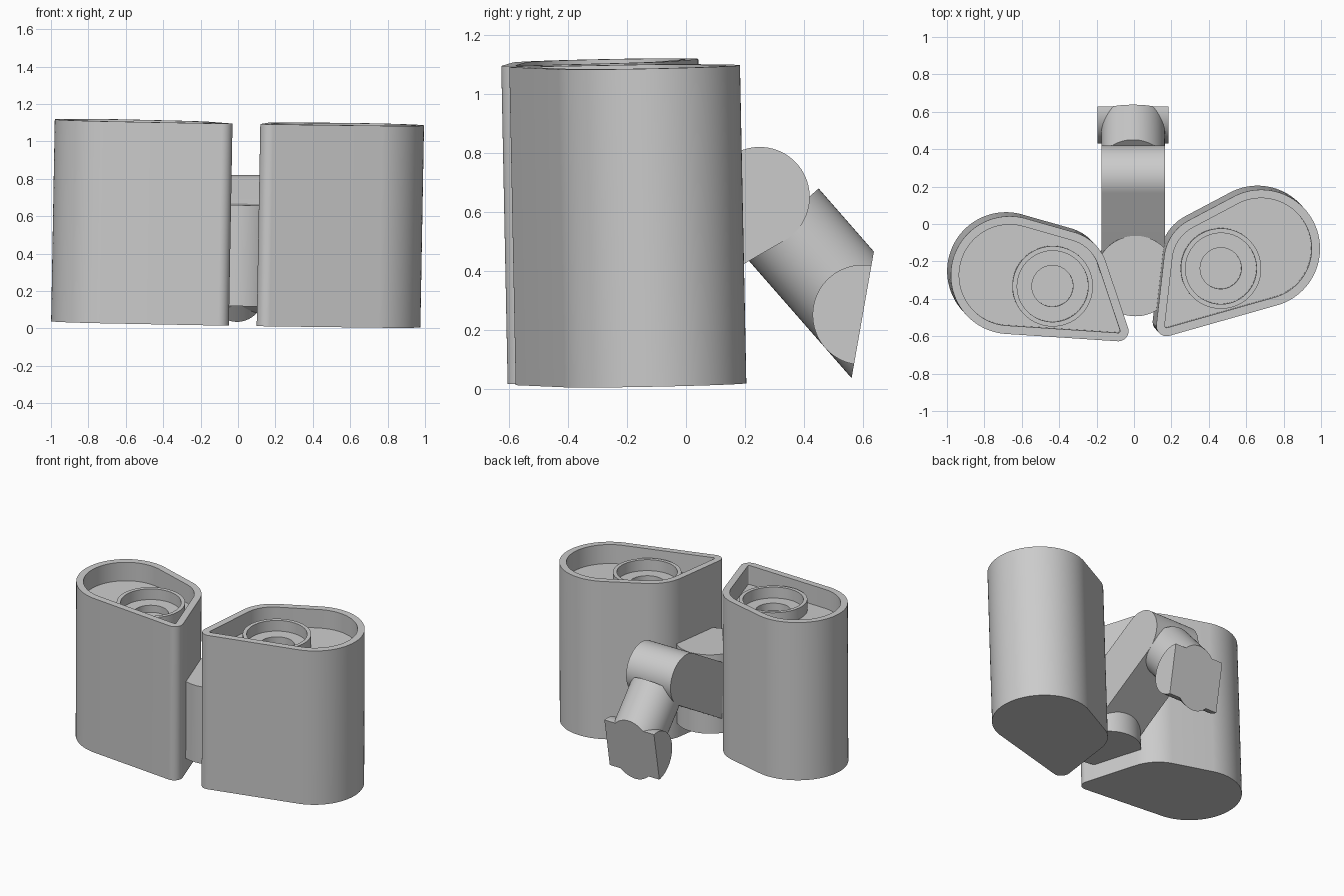
import bpy, bmesh
from math import sin, cos, pi, tau, radians
from mathutils import Matrix, Vector

cube = bpy.data.objects.get("Cube")
if cube:
    bpy.data.objects.remove(cube, do_unlink=True)

# One plain grey for the whole model
grey = bpy.data.materials.new("plain_grey")
grey.use_nodes = True
colour = (0.6, 0.6, 0.6, 1)
grey.diffuse_color = colour
grey.node_tree.nodes["Principled BSDF"].inputs["Base Color"].default_value = colour

SIDES = 128
# The slightly tilted frame shared by both cups and the hub; origin at rim height
FRAME = (Matrix.Translation((0.0075, -0.2025, 1.102))
         @ Matrix.Rotation(0.02, 4, 'X') @ Matrix.Rotation(0.018, 4, 'Y')
         @ Matrix.Rotation(radians(6), 4, 'Z'))


def finish(name, bm, matrix=None):
    """Turn a bmesh into a smooth-shaded object with sharp edges kept."""
    if matrix:
        bm.transform(matrix)
    bmesh.ops.recalc_face_normals(bm, faces=bm.faces)
    mesh = bpy.data.meshes.new(name)
    bm.to_mesh(mesh)
    bm.free()
    mesh.materials.append(grey)
    obj = bpy.data.objects.new(name, mesh)
    bpy.context.collection.objects.link(obj)
    bpy.ops.object.select_all(action='DESELECT')
    obj.select_set(True)
    bpy.context.view_layer.objects.active = obj
    bpy.ops.object.shade_smooth_by_angle(angle=radians(30))
    return obj


def outline(circles, z, inset=0.0):
    """Loop wrapped tightly round a set of (x, y, radius) circles."""
    points = []
    for i in range(SIDES):
        d = Vector((cos(tau * i / SIDES), sin(tau * i / SIDES)))
        x, y, r = max(circles, key=lambda c: c[0] * d.x + c[1] * d.y + c[2])
        points.append((x + (r - inset) * d.x, y + (r - inset) * d.y, z))
    return points


def skin(name, loops, matrix):
    """Bridge successive loops and cap both ends."""
    bm = bmesh.new()
    rings = [[bm.verts.new(p) for p in loop] for loop in loops]
    for a, b in zip(rings, rings[1:]):
        for i in range(len(a)):
            j = (i + 1) % len(a)
            bm.faces.new((a[i], a[j], b[j], b[i]))
    bm.faces.new(rings[0])
    bm.faces.new(rings[-1])
    bmesh.ops.remove_doubles(bm, verts=bm.verts, dist=0.0001)
    return finish(name, bm, matrix)


def prism(name, profile, x0, x1):
    """Extrude a (y, z) profile across x."""
    return skin(name, [[(x, y, z) for y, z in profile] for x in (x0, x1)], None)


def arc(y, z, r, start, end, steps=48):
    angles = [radians(start + (end - start) * i / steps) for i in range(steps + 1)]
    return [(y + r * cos(a), z + r * sin(a)) for a in angles]


# Teardrop cups: bulb, shoulder and tip circles, with a ringed socket in the floor
TEARDROP = [(0.676, 0, 0.315), (0.4, -0.041, 0.25), (0.13, -0.358, 0.055)]
WALL, FLOOR, RING_TOP, HOLE = 0.045, -0.13, -0.055, -0.18


def socket(radius, z):
    return outline([(0.4525, -0.085, radius)], z)


cup = [outline(TEARDROP, -1.08), outline(TEARDROP, 0),
       outline(TEARDROP, 0, WALL), outline(TEARDROP, FLOOR, WALL),
       socket(0.215, FLOOR), socket(0.215, RING_TOP),
       socket(0.19, RING_TOP), socket(0.19, FLOOR),
       socket(0.11, FLOOR), socket(0.11, HOLE)]
for side, name in ((1, "left_cup"), (-1, "right_cup")):
    skin(name, cup, FRAME @ Matrix.Diagonal((side, 1, 1, 1)))

# Upright hub joining the cups
hub = [(0, -0.085, 0.215)]
skin("hub", [outline(hub, -0.977), outline(hub, -0.437)], FRAME)

# Sloping arm with a rounded elbow end
elbow_y, elbow_z, R = 0.25, 0.65, 0.17
reach = 0.577
back = Vector((-cos(pi / 6), -sin(pi / 6))) * reach
profile = arc(elbow_y, elbow_z, R, -60, 120)
profile += [(profile[-1][0] + back.x, profile[-1][1] + back.y),
            (profile[0][0] + back.x, profile[0][1] + back.y)]
prism("arm", profile, -0.175, 0.165)

# Half-round wall foot with a flat back
foot = Vector((0, 0.6, 0.25))
prism("foot", arc(foot.y, foot.z, R, 80, 260), -0.195, 0.185)

# Round tube from the elbow to the foot, trimmed flush with the foot's flat back
axis = (foot - Vector((0, elbow_y, elbow_z))).normalized()
start, length = 0.11, 0.9
bm = bmesh.new()
bmesh.ops.create_cone(bm, cap_ends=True, segments=64, radius1=R, radius2=R, depth=length)
bm.transform(Matrix.Translation(Vector((-0.005, elbow_y, elbow_z)) + axis * (start + length / 2))
             @ axis.to_track_quat('Z', 'Y').to_matrix().to_4x4())
cut = bmesh.ops.bisect_plane(bm, geom=bm.verts[:] + bm.edges[:] + bm.faces[:],
                             plane_co=foot, plane_no=(0, cos(radians(10)), -sin(radians(10))),
                             clear_outer=True)
bmesh.ops.holes_fill(bm, edges=[e for e in bm.edges if e.is_boundary])
finish("tube", bm)
